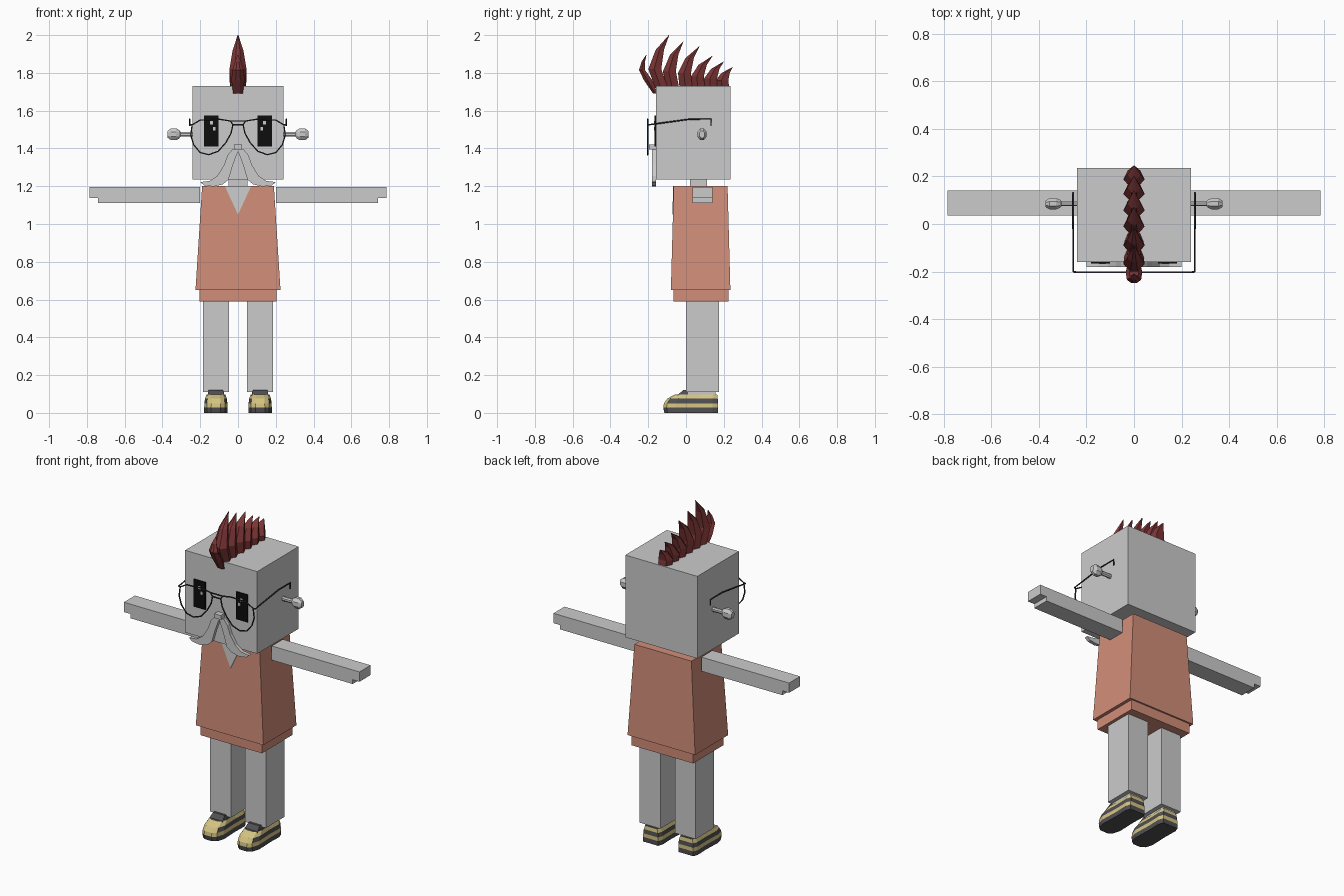
import bpy
import bmesh
import math

cube = bpy.data.objects.get("Cube")
if cube:
    bpy.data.objects.remove(cube, do_unlink=True)


def material(name, rgb):
    m = bpy.data.materials.new(name)
    m.use_nodes = True
    m.diffuse_color = (*rgb, 1)
    bsdf = next(n for n in m.node_tree.nodes if n.type == "BSDF_PRINCIPLED")
    bsdf.inputs["Base Color"].default_value = (*rgb, 1)
    return m


GREY = material("light grey", (0.6, 0.6, 0.6))
CORAL = material("coral", (0.64, 0.27, 0.19))
RED = material("dark red", (0.2, 0.035, 0.035))
BLACK = material("black", (0.004, 0.004, 0.004))
WIRE = material("dark wire", (0.03, 0.03, 0.035))
YELLOW = material("pale yellow", (0.66, 0.55, 0.22))
CHARCOAL = material("charcoal", (0.08, 0.08, 0.085))


def finish(name, bm, *mats):
    bmesh.ops.recalc_face_normals(bm, faces=bm.faces)
    mesh = bpy.data.meshes.new(name)
    bm.to_mesh(mesh)
    bm.free()
    for m in mats:
        mesh.materials.append(m)
    ob = bpy.data.objects.new(name, mesh)
    bpy.context.collection.objects.link(ob)
    return ob


def loft(name, rings, *mats, rule=None):
    """Skin a list of equally long point rings and cap both ends."""
    bm = bmesh.new()
    loops = [[bm.verts.new(p) for p in ring] for ring in rings]
    n = len(loops[0])
    for a, b in zip(loops, loops[1:]):
        for i in range(n):
            j = (i + 1) % n
            bm.faces.new((a[i], a[j], b[j], b[i]))
    bm.faces.new(loops[0])
    bm.faces.new(loops[-1])
    if rule:
        for f in bm.faces:
            f.material_index = rule(f.calc_center_median())
    return finish(name, bm, *mats)


def rect(x0, x1, y0, y1, z):
    return [(x0, y0, z), (x1, y0, z), (x1, y1, z), (x0, y1, z)]


def box(name, x, y, z, mat):
    return loft(name, [rect(*x, *y, z[0]), rect(*x, *y, z[1])], mat)


def plate(name, outline, y0, y1, mat):
    """Extrude an x-z outline between two depths."""
    return loft(name, [[(x, y, z) for x, z in outline] for y in (y0, y1)], mat)


def wire(name, points, closed=False):
    curve = bpy.data.curves.new(name, "CURVE")
    curve.dimensions = "3D"
    curve.bevel_depth = 0.004
    curve.bevel_resolution = 1
    curve.use_fill_caps = True
    spline = curve.splines.new("POLY")
    spline.points.add(len(points) - 1)
    for p, co in zip(spline.points, points):
        p.co = (*co, 1)
    spline.use_cyclic_u = closed
    temp = bpy.data.objects.new(name + "_path", curve)
    bpy.context.collection.objects.link(temp)
    graph = bpy.context.evaluated_depsgraph_get()
    mesh = bpy.data.meshes.new_from_object(temp.evaluated_get(graph))
    bpy.data.objects.remove(temp, do_unlink=True)
    mesh.materials.clear()
    mesh.materials.append(WIRE)
    ob = bpy.data.objects.new(name, mesh)
    bpy.context.collection.objects.link(ob)


# Head, neck and nose
box("head", (-0.24, 0.24), (-0.16, 0.235), (1.235, 1.73), GREY)
box("neck", (-0.05, 0.05), (0.02, 0.11), (1.19, 1.24), GREY)
box("nose", (-0.022, 0.022), (-0.195, -0.155), (1.395, 1.42), GREY)

# Tunic, hem and collar opening
loft("tunic", [rect(-0.225, 0.225, -0.08, 0.235, 0.65),
               rect(-0.19, 0.19, -0.065, 0.22, 1.2)], CORAL)
box("hem", (-0.205, 0.205), (-0.065, 0.225), (0.59, 0.655), CORAL)
loft("collar_opening", [
    [(-0.07, -0.065 + d, 1.201), (0, -0.069 + d, 1.05), (0.07, -0.065 + d, 1.201)]
    for d in (-0.003, 0.004)], GREY)

# Glasses bridges
for z, w in ((1.545, 0.04), (1.525, 0.028)):
    wire("glasses_bridge", [(-w, -0.203, z), (w, -0.203, z)])

LENS = [(0.04, 1.545), (0.1, 1.555), (0.2, 1.55), (0.243, 1.525), (0.25, 1.47),
        (0.235, 1.42), (0.2, 1.378), (0.155, 1.367), (0.105, 1.385),
        (0.065, 1.43), (0.037, 1.48), (0.027, 1.525)]
MOUSTACHE = [(0, 1.395), (0.03, 1.395), (0.055, 1.365), (0.075, 1.31),
             (0.11, 1.255), (0.15, 1.228), (0.2, 1.222), (0.18, 1.205),
             (0.13, 1.198), (0.08, 1.21), (0.05, 1.235), (0.028, 1.31), (0, 1.385)]
# Shoe plan: width factor and position from toe (0) to heel (1)
SOLE = [(0.4, 0), (0.78, 0.06), (1, 0.22), (0.93, 0.6), (0.97, 0.9), (0.8, 1)]
SHOE = [(0, -0.115, 0.17, 0.062), (0.028, -0.12, 0.17, 0.062),
        (0.05, -0.117, 0.17, 0.061), (0.075, -0.1, 0.168, 0.058),
        (0.097, -0.06, 0.165, 0.05)]


def shoe_colour(c):
    if c.z < 0.028 or c.z > 0.095:
        return 1
    return 1 if 0.05 < c.z < 0.075 and c.y > -0.075 else 0


for s, side in ((1, "left"), (-1, "right")):
    def span(a, b):
        return (s * a, s * b)

    # Arm with a stepped hand end
    plate(side + "_arm", [(s * x, z) for x, z in (
        (0.2, 1.112), (0.74, 1.112), (0.74, 1.138), (0.785, 1.138),
        (0.785, 1.197), (0.2, 1.197))], 0.035, 0.14, GREY)

    # Leg, sock and shoe
    box(side + "_leg", span(0.048, 0.186), (0, 0.175), (0.11, 0.6), GREY)
    box(side + "_sock", span(0.075, 0.16), (0.01, 0.155), (0.08, 0.115), GREY)
    rings = []
    for z, y0, y1, w in SHOE:
        half = [(w * f, y0 + (y1 - y0) * t) for f, t in SOLE]
        both = half + [(-x, y) for x, y in reversed(half)]
        rings.append([(s * 0.117 + x, y, z) for x, y in both])
    loft(side + "_shoe", rings, YELLOW, CHARCOAL, rule=shoe_colour)
    loft(side + "_shoe_tongue", [rect(s * 0.117 - 0.045, s * 0.117 + 0.045, -0.05, 0.02, 0.09),
                                 rect(s * 0.117 - 0.038, s * 0.117 + 0.038, -0.015, 0.02, 0.12)],
         CHARCOAL)

    # Ear stalk and faceted knob, turned about the x axis
    ear = []
    for x, r in ((0.235, 0.014), (0.305, 0.014), (0.312, 0.025),
                 (0.328, 0.034), (0.355, 0.034), (0.372, 0.02)):
        ear.append([(s * x, 0.085 + 0.75 * r * math.cos(a), 1.475 + r * math.sin(a))
                    for a in (math.tau * (i + 0.5) / 8 for i in range(8))])
    loft(side + "_ear", ear, GREY)

    # Eye with small square glints
    box(side + "_eye", span(0.102, 0.18), (-0.167, -0.159), (1.41, 1.575), BLACK)
    for x, z in ((0.14, 1.535), (0.125, 1.505)):
        box(side + "_eye_glint", (s * x - 0.007, s * x + 0.007), (-0.169, -0.166),
            (z - 0.009, z + 0.009), GREY)

    # Moustache half
    plate(side + "_moustache", [(s * x, z) for x, z in MOUSTACHE], -0.18, -0.159, GREY)

    # Glasses rim and temple
    wire(side + "_glasses_rim", [(s * x, -0.203, z) for x, z in LENS], closed=True)
    wire(side + "_glasses_temple", [(s * x, y, z) for x, y, z in (
        (0.243, -0.203, 1.525), (0.256, -0.2, 1.525), (0.256, 0.02, 1.555),
        (0.256, 0.132, 1.555), (0.256, 0.132, 1.52))])


def spike(name, path):
    """Curved blade: path of y, z, half depth and half width."""
    rings = []
    for y, z, d, w in path:
        rings.append([(w * fx, y + d * fy, z) for fx, fy in (
            (0.35, -1), (1, -0.1), (0.6, 1), (-0.6, 1), (-1, -0.1), (-0.35, -1))])
    loft(name, rings, RED)


# Crest: one spike curling over the brow, then a row shrinking to the back
spike("crest_front_spike", [(-0.162, 1.69, 0.012, 0.025), (-0.2, 1.76, 0.022, 0.035),
                            (-0.233, 1.815, 0.016, 0.03), (-0.226, 1.86, 0.009, 0.016),
                            (-0.21, 1.895, 0.001, 0.002)])
ROW = [(-0.13, -0.165, -0.09, 2.0), (-0.07, -0.088, -0.015, 1.965),
       (0.0, -0.008, 0.07, 1.94), (0.067, 0.06, 0.14, 1.89),
       (0.132, 0.13, 0.2, 1.86), (0.195, 0.19, 0.246, 1.83)]
for base, belly, tip, top in ROW:
    h = top - 1.72
    upper = belly + 0.35 * (tip - belly)
    spike("crest_spike", [(base, 1.72, 0.034, 0.04), (belly, 1.72 + 0.36 * h, 0.034, 0.045),
                          (upper, 1.72 + 0.72 * h, 0.022, 0.028), (tip, top, 0.001, 0.002)])
